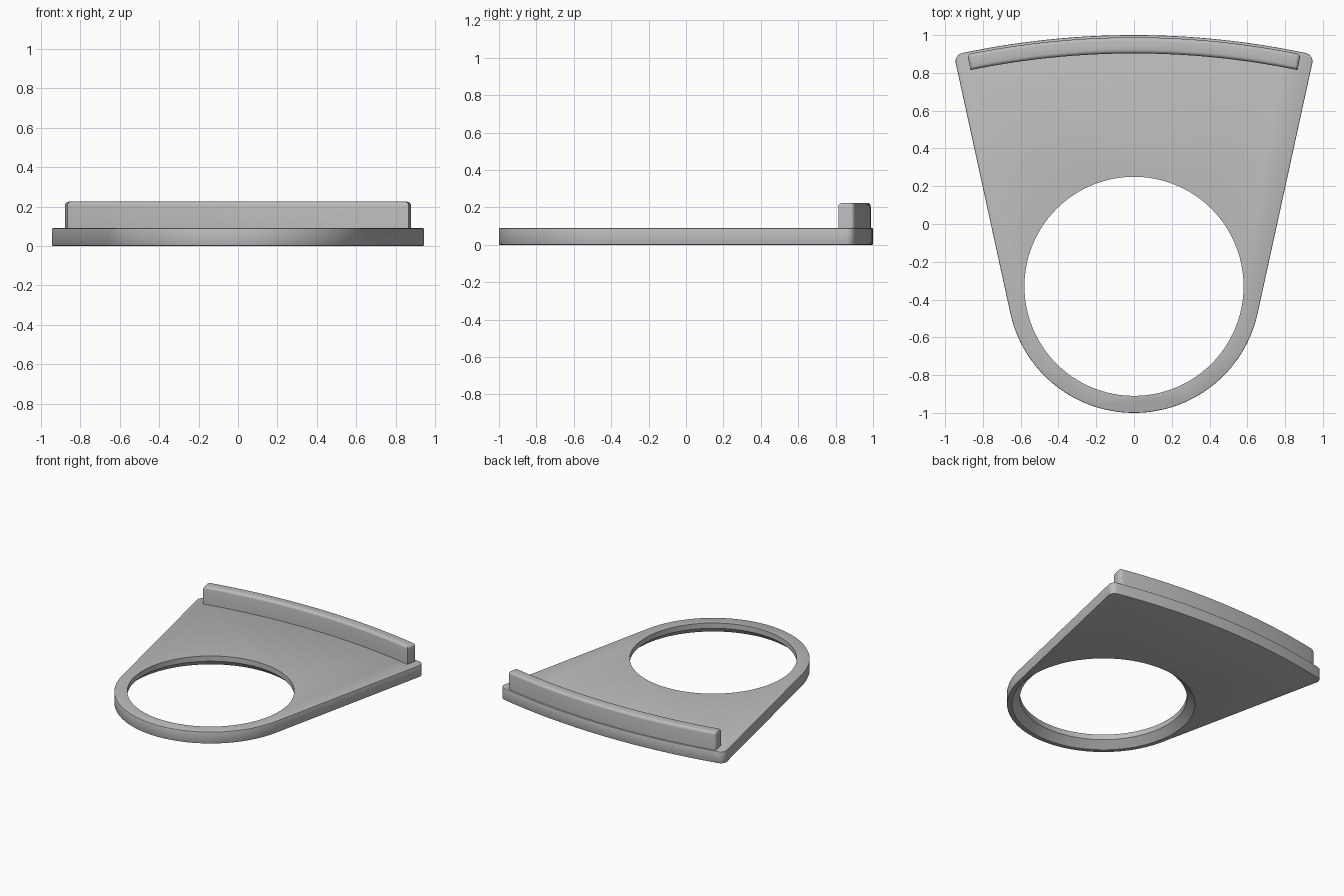
import bpy, bmesh, math

if "Cube" in bpy.data.objects:
    bpy.data.objects.remove(bpy.data.objects["Cube"])

grey = bpy.data.materials.new("plain grey")
grey.diffuse_color = (0.5, 0.5, 0.5, 1)
grey.use_nodes = True
grey.node_tree.nodes["Principled BSDF"].inputs["Base Color"].default_value = grey.diffuse_color

ARC_Y, ARC_R = -3.4, 4.4      # centre and radius of the curved back edge
HOLE_Y = -0.33                # centre of the round opening


def arc(cx, cy, r, a0, a1, n):
    return [(cx + r * math.cos(a0 + (a1 - a0) * i / n),
             cy + r * math.sin(a0 + (a1 - a0) * i / n)) for i in range(n + 1)]


def finish(name, bm):
    bmesh.ops.recalc_face_normals(bm, faces=bm.faces[:])
    mesh = bpy.data.meshes.new(name)
    bm.to_mesh(mesh)
    bm.free()
    mesh.materials.append(grey)
    obj = bpy.data.objects.new(name, mesh)
    bpy.context.collection.objects.link(obj)
    return obj


def prism(points, z0, z1):
    bm = bmesh.new()
    face = bm.faces.new([bm.verts.new((x, y, z0)) for x, y in points])
    top = bmesh.ops.extrude_face_region(bm, geom=[face])["geom"]
    bmesh.ops.translate(bm, vec=(0, 0, z1 - z0),
                        verts=[v for v in top if isinstance(v, bmesh.types.BMVert)])
    return bm


def smooth(obj):
    bpy.ops.object.select_all(action='DESELECT')
    obj.select_set(True)
    bpy.context.view_layer.objects.active = obj
    bpy.ops.object.shade_smooth_by_angle(angle=math.radians(30))


# Plate: round front, straight tapering sides, rounded corners, curved back
lean, corner_x, corner_r = 0.2153, 0.90, 0.045
corner_y = ARC_Y + math.sqrt((ARC_R - corner_r) ** 2 - corner_x ** 2)
back = math.atan2(corner_y - ARC_Y, corner_x)
half = arc(0, HOLE_Y, 0.67, -math.pi / 2, -lean, 40)
half += arc(corner_x, corner_y, corner_r, -lean, back, 8)
half += arc(0, ARC_Y, ARC_R, back, math.pi / 2, 16)[1:]
outline = half + [(-x, y) for x, y in reversed(half[1:-1])]
bm = prism(outline, 0, 0.09)
rims = [e for e in bm.edges if abs(e.verts[0].co.z - e.verts[1].co.z) < 1e-5]
bmesh.ops.bevel(bm, geom=rims, offset=0.005, segments=2, profile=0.5, affect='EDGES')
plate = finish("plate", bm)

# Opening cutter: straight wall above, flared towards the underside
bm = bmesh.new()
rings = []
for r, z in ((0.657, -0.02), (0.58, 0.05), (0.58, 0.15)):
    rings.append([bm.verts.new((x, y, z))
                  for x, y in arc(0, HOLE_Y, r, 0, 2 * math.pi, 96)[:-1]])
for low, high in zip(rings, rings[1:]):
    for i in range(96):
        j = (i + 1) % 96
        bm.faces.new((low[i], low[j], high[j], high[i]))
bm.faces.new(rings[0])
bm.faces.new(rings[-1])
cutter = finish("opening_cutter", bm)
cutter.hide_render = True
cut = plate.modifiers.new("opening", 'BOOLEAN')
cut.object, cut.operation, cut.solver = cutter, 'DIFFERENCE', 'EXACT'
bpy.context.view_layer.objects.active = plate
bpy.ops.object.modifier_apply(modifier=cut.name)
bpy.data.objects.remove(cutter)
smooth(plate)

# Rib: raised curved bar along the back edge with softened edges
a0, a1 = math.pi / 2 - 0.2025, math.pi / 2 + 0.2025
bar = arc(0, ARC_Y, 4.388, a0, a1, 32) + arc(0, ARC_Y, 4.303, a1, a0, 32)
bm = prism(bar, 0.085, 0.225)
soft = []
for e in bm.edges:
    p, q = (v.co for v in e.verts)
    upright = abs(p.z - q.z) > 0.1
    back_corner = upright and abs(p.x) > 0.86 and math.hypot(p.x, p.y - ARC_Y) > 4.35
    if min(p.z, q.z) > 0.2 or back_corner:
        soft.append(e)
bmesh.ops.bevel(bm, geom=soft, offset=0.02, segments=4, profile=0.5, affect='EDGES')
smooth(finish("rib", bm))
